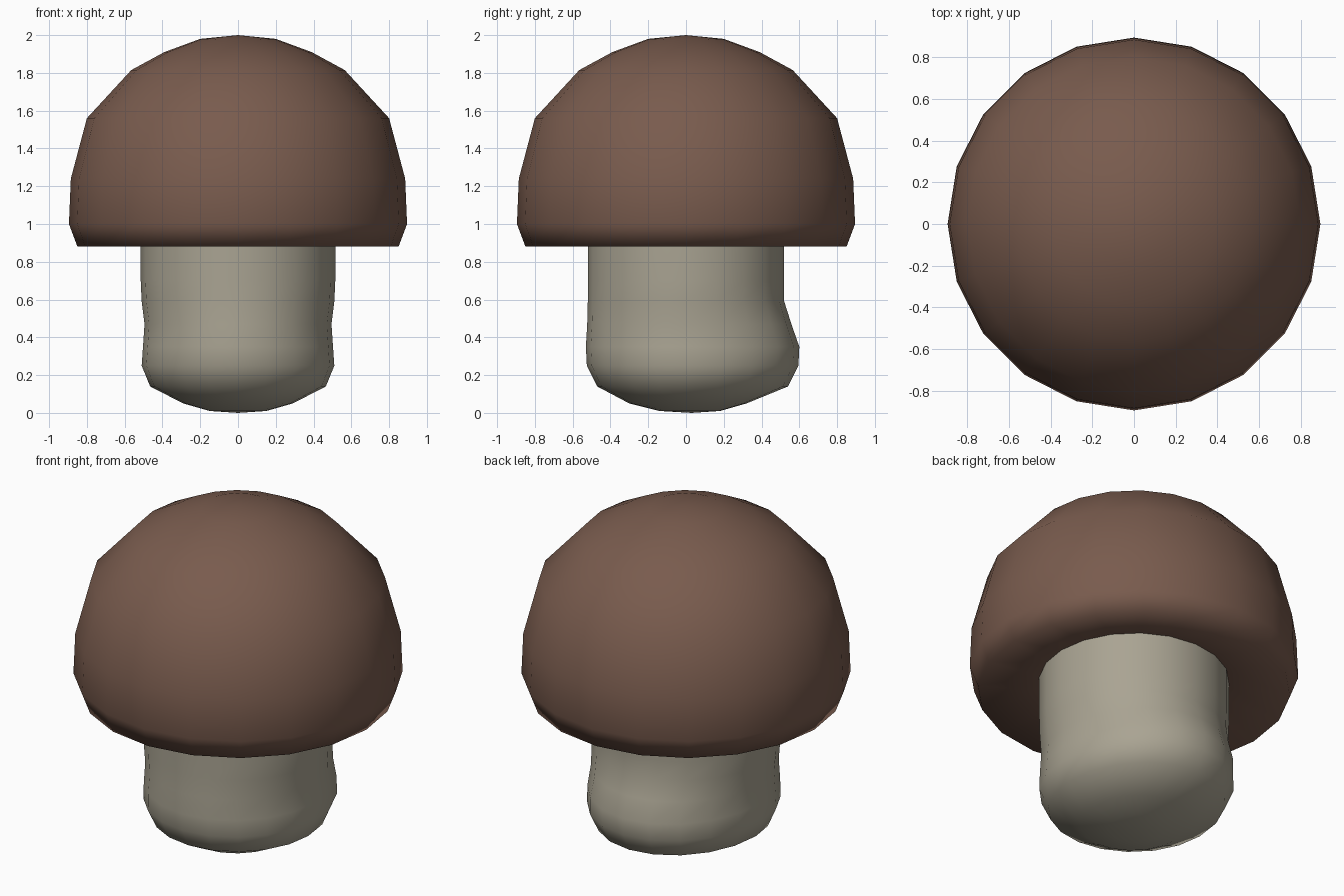
import bpy, bmesh, math

if "Cube" in bpy.data.objects:
    bpy.data.objects.remove(bpy.data.objects["Cube"])

SIDES = 20


def material(name, rgb):
    m = bpy.data.materials.new(name)
    m.diffuse_color = (*rgb, 1)
    m.use_nodes = True
    m.node_tree.nodes["Principled BSDF"].inputs["Base Color"].default_value = m.diffuse_color
    return m


def ring_body(name, rings, mat):
    """Skin a stack of rings given as (z, half width, front depth, back depth)."""
    bm = bmesh.new()
    loops = []
    for z, rx, front, back in rings:
        if rx == 0:  # pole point
            loops.append([bm.verts.new((0, back, z))])
            continue
        loop = []
        for i in range(SIDES):
            a = 2 * math.pi * i / SIDES
            s = math.sin(a)
            loop.append(bm.verts.new((rx * math.cos(a), s * (back if s > 0 else front), z)))
        loops.append(loop)
    for low, high in zip(loops, loops[1:]):
        for i in range(SIDES):
            j = (i + 1) % SIDES
            if len(low) == 1:
                bm.faces.new((low[0], high[j], high[i]))
            elif len(high) == 1:
                bm.faces.new((low[i], low[j], high[0]))
            else:
                bm.faces.new((low[i], low[j], high[j], high[i]))
    bmesh.ops.recalc_face_normals(bm, faces=bm.faces)
    for f in bm.faces:
        f.smooth = True
    mesh = bpy.data.meshes.new(name)
    bm.to_mesh(mesh)
    bm.free()
    mesh.materials.append(mat)
    obj = bpy.data.objects.new(name, mesh)
    bpy.context.collection.objects.link(obj)
    return obj


brown = material("cap_brown", (0.19, 0.105, 0.075))
cream = material("stem_cream", (0.40, 0.37, 0.29))

# Domed cap: shallow recessed underside, tucked rim, rounded top
cap_profile = [(0, 0.96), (0.50, 0.95), (0.85, 0.88), (0.895, 1.0), (0.885, 1.24),
               (0.80, 1.56), (0.565, 1.815), (0.39, 1.91), (0.20, 1.98), (0, 2.0)]
ring_body("mushroom_cap", [(z, r, r, r) for r, z in cap_profile], brown)

# Stem: rounded foot with a bulge toward the back
stem_rings = [(0.0, 0, 0, 0.03), (0.01, 0.15, 0.14, 0.18), (0.05, 0.29, 0.30, 0.32),
              (0.14, 0.465, 0.47, 0.54), (0.25, 0.51, 0.525, 0.595),
              (0.35, 0.503, 0.53, 0.60), (0.47, 0.495, 0.523, 0.558),
              (0.59, 0.51, 0.52, 0.52), (0.70, 0.515, 0.52, 0.52), (0.955, 0.515, 0.52, 0.52)]
ring_body("mushroom_stem", stem_rings, cream)
